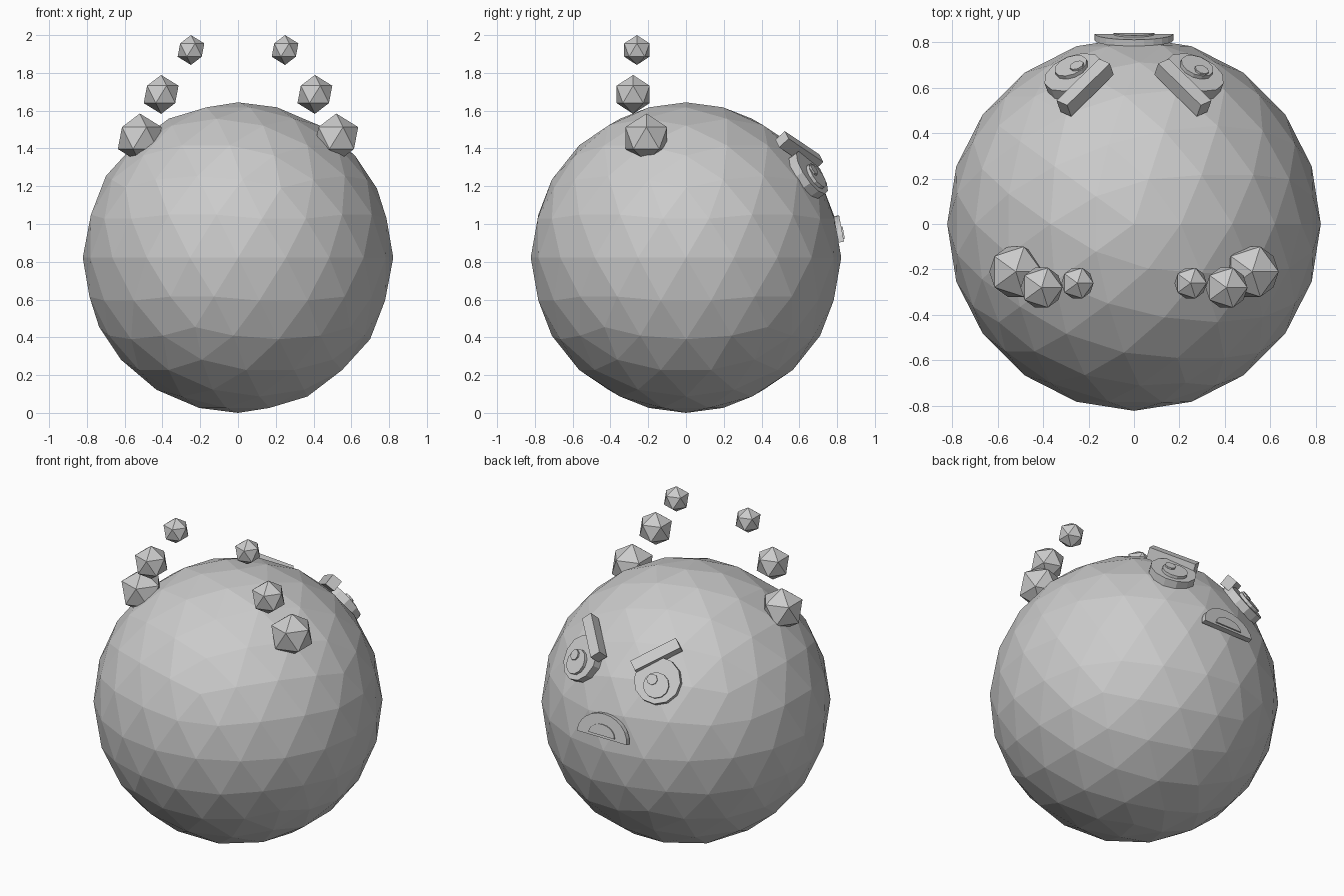
import bpy, bmesh, math
from mathutils import Vector, Matrix

if "Cube" in bpy.data.objects:
    bpy.data.objects.remove(bpy.data.objects["Cube"])

R = 0.822                       # body radius
C = Vector((0, 0, R))           # body centre

grey = bpy.data.materials.new("plain grey")
grey.diffuse_color = (0.6, 0.6, 0.6, 1)
grey.use_nodes = True
grey.node_tree.nodes["Principled BSDF"].inputs["Base Color"].default_value = grey.diffuse_color


def finish(name, bm, matrix):
    bmesh.ops.recalc_face_normals(bm, faces=bm.faces)
    me = bpy.data.meshes.new(name)
    bm.to_mesh(me)
    bm.free()
    me.materials.append(grey)
    ob = bpy.data.objects.new(name, me)
    ob.matrix_world = matrix
    bpy.context.collection.objects.link(ob)
    return ob


def ball(name, loc, radius, subdivisions):
    bm = bmesh.new()
    bmesh.ops.create_icosphere(bm, subdivisions=subdivisions, radius=radius)
    return finish(name, bm, Matrix.Translation(loc))


def frame(origin, x, y, z):
    m = Matrix((x, y, z)).transposed().to_4x4()
    m.translation = origin
    return m


def surface_frame(direction):
    """Frame at the body centre: local y points outward, local z up along the surface."""
    n = Vector(direction).normalized()
    x = n.cross(Vector((0, 0, 1))).normalized()
    return frame(C, x, n, x.cross(n))


def plate(name, matrix, outline, d0, d1):
    """Flat outline in local xz, thick from distance d0 to d1 along local y."""
    bm = bmesh.new()
    face = bm.faces.new([bm.verts.new((x, d0, z)) for x, z in outline])
    ext = bmesh.ops.extrude_face_region(bm, geom=[face])
    verts = [v for v in ext["geom"] if isinstance(v, bmesh.types.BMVert)]
    bmesh.ops.translate(bm, verts=verts, vec=(0, d1 - d0, 0))
    return finish(name, bm, matrix)


def arc(rx, rz, cx=0, cz=0, sweep=2 * math.pi, n=12, closed=True):
    return [(cx + rx * math.cos(sweep * i / n), cz + rz * math.sin(sweep * i / n))
            for i in range(n if closed else n + 1)]


# round body
ball("body", C, R, 3)

for side, s in (("right", 1), ("left", -1)):
    # horns made of three shrinking balls
    for i, (x, y, z, r) in enumerate([(0.52, -0.21, 1.455, 0.13),
                                      (0.407, -0.28, 1.686, 0.103),
                                      (0.249, -0.26, 1.921, 0.079)]):
        ball(f"{side}_horn_ball_{i + 1}", (s * x, y, z), r, 1)

    # eye, pupil and glint discs stacked on the surface
    m = surface_frame((s * 0.26, 0.65, 0.44))
    plate(f"{side}_eye", m, arc(0.136, 0.136), 0.80, 0.85)
    plate(f"{side}_pupil", m, arc(0.075, 0.075, 0, -0.03), 0.845, 0.868)
    plate(f"{side}_glint", m, arc(0.032, 0.032, 0.025, 0.0, n=8), 0.865, 0.878)

    # slanted brow bar, lower at the inner end
    pos = Vector((s * 0.215, 0.60, 0.565))
    n = pos.normalized()
    along = Vector((s * 0.64, -0.64, 0.415))
    along = (along - n * along.dot(n)).normalized()
    bm = bmesh.new()
    bmesh.ops.create_cube(bm, size=1)
    bmesh.ops.scale(bm, vec=(0.29, 0.07, 0.065), verts=bm.verts)
    finish(f"{side}_brow", bm, frame(C + pos, along, n, along.cross(n)))

# frowning half-round mouth with a raised inner part
m = surface_frame((0, 0.81, 0.153))
base = -0.072
plate("mouth", m, arc(0.173, 0.142, 0, base, math.pi, 12, False), 0.808, 0.838)
plate("tongue", m, arc(0.09, 0.065, 0, base + 0.015, math.pi, 10, False), 0.835, 0.845)
